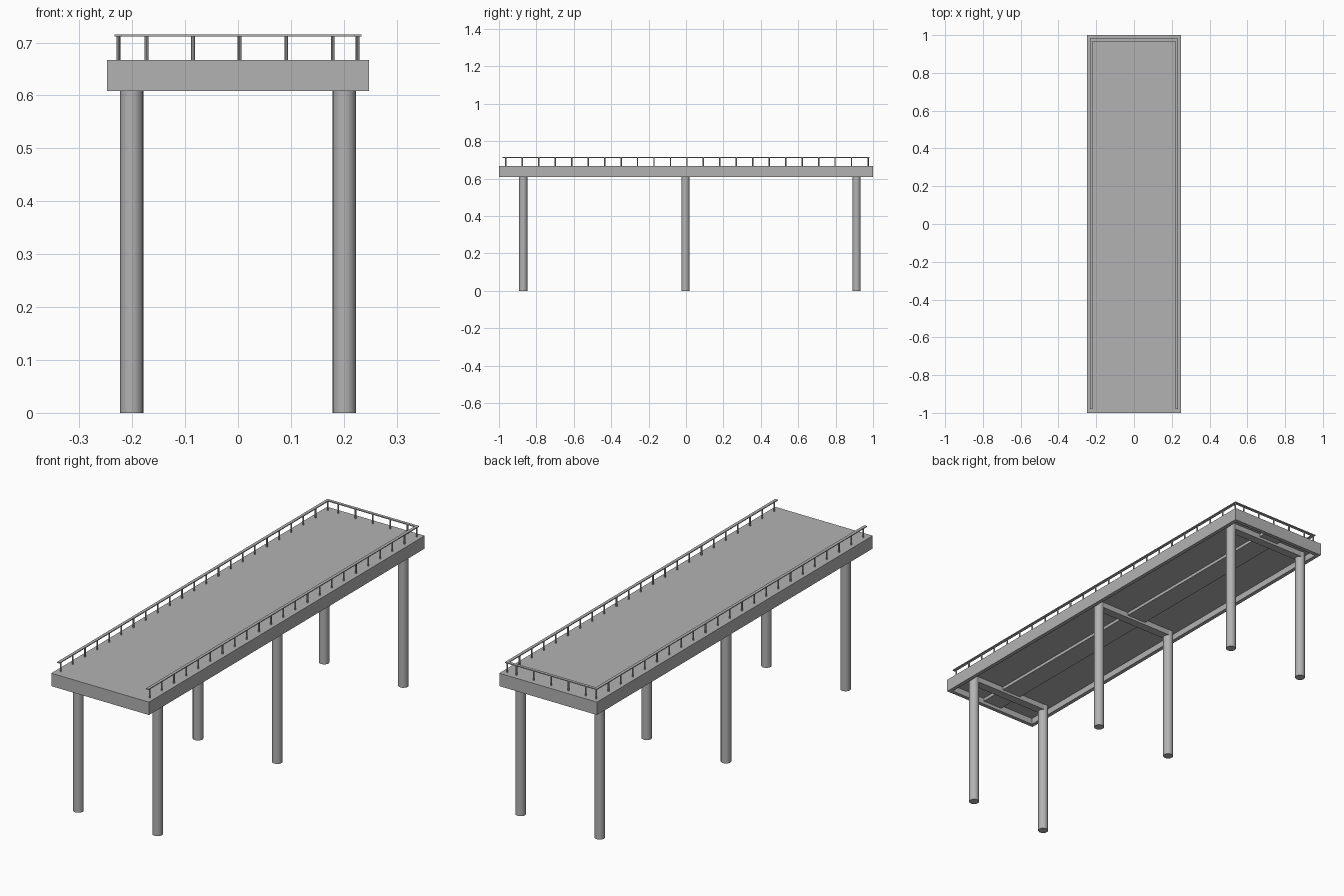
import bpy
from math import radians

cube = bpy.data.objects.get("Cube")
if cube:
    bpy.data.objects.remove(cube)

grey = bpy.data.materials.new("concrete grey")
grey.use_nodes = True
grey.diffuse_color = (0.45, 0.45, 0.45, 1)
grey.node_tree.nodes["Principled BSDF"].inputs["Base Color"].default_value = grey.diffuse_color


def box(name, x, y, z):
    """Box from (low, high) ranges on each axis."""
    bpy.ops.mesh.primitive_cube_add(size=1, location=[sum(r) / 2 for r in (x, y, z)])
    ob = bpy.context.object
    ob.name = name
    ob.scale = [r[1] - r[0] for r in (x, y, z)]
    bpy.ops.object.transform_apply(location=False, rotation=False, scale=True)
    ob.data.materials.append(grey)
    return ob


def column(name, x, y, z, radius, sides):
    bpy.ops.mesh.primitive_cylinder_add(vertices=sides, radius=radius, depth=z[1] - z[0],
                                        location=(x, y, sum(z) / 2))
    ob = bpy.context.object
    ob.name = name
    ob.data.materials.append(grey)
    bpy.ops.object.shade_smooth_by_angle(angle=radians(40))
    return ob


W, L = 0.248, 1.0
BOTTOM, SLAB, TOP, RAIL = 0.608, 0.637, 0.667, 0.715
SKIRT = 0.018

# Deck slab with a hanging skirt around its edge
box("deck_slab", (-W, W), (-L, L), (SLAB, TOP))
for side, s in (("left", 1), ("right", -1)):
    box(side + "_skirt", sorted((s * W, s * (W - SKIRT))), (-L, L), (BOTTOM, SLAB))
for end, s in (("back", 1), ("front", -1)):
    box(end + "_skirt", (SKIRT - W, W - SKIRT), sorted((s * L, s * (L - SKIRT))), (BOTTOM, SLAB))

# Pillar pairs, each joined by a cross beam, and a beam along the middle
for place, y in (("front", -0.87), ("middle", -0.003), ("back", 0.912)):
    box(place + "_cross_beam", (-0.2, 0.2), (y - 0.02, y + 0.02), (BOTTOM + 0.003, SLAB))
    for side, s in (("left", 1), ("right", -1)):
        column(f"{place}_{side}_pillar", s * 0.201, y, (0, SLAB), 0.022, 24)
box("centre_beam", (-0.05, 0.05), (SKIRT - L, L - SKIRT), (SLAB - 0.014, SLAB))

# Handrails along both sides and the back
RX, RY, HALF = 0.226, 0.974, 0.007
for side, s in (("left", 1), ("right", -1)):
    box(side + "_rail", (s * RX - HALF, s * RX + HALF), (-0.98, RY + HALF), (RAIL - 0.004, RAIL))
    for i in range(23):
        column(f"{side}_post", s * RX, -0.963 + i * 0.088, (TOP, RAIL - 0.004), 0.0035, 8)
box("back_rail", (HALF - RX, RX - HALF), (RY - HALF, RY + HALF), (RAIL - 0.004, RAIL))
for i in range(5):
    column("back_post", -0.173 + i * 0.088, RY, (TOP, RAIL - 0.004), 0.0035, 8)
